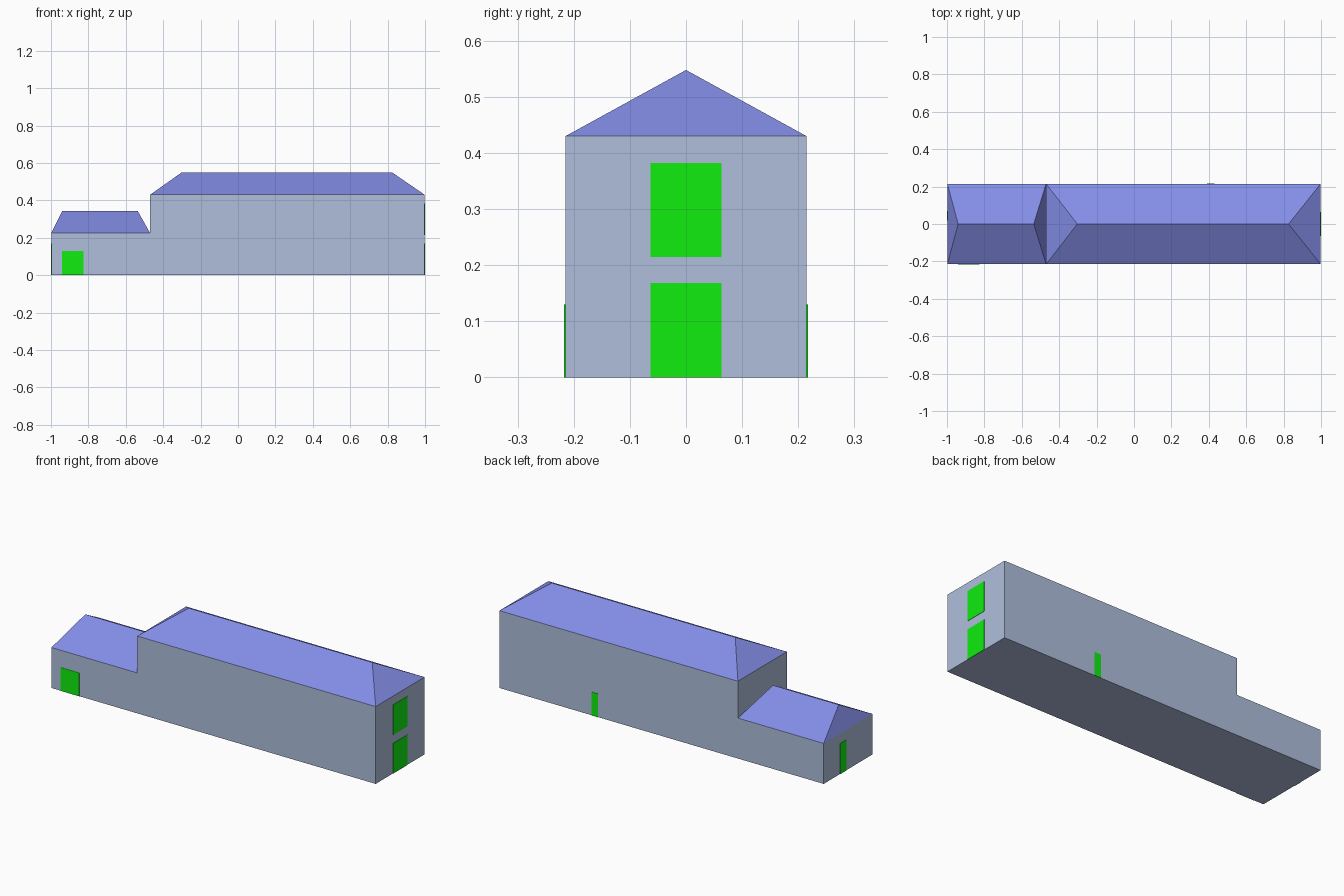
import bpy
import bmesh

if "Cube" in bpy.data.objects:
    bpy.data.objects.remove(bpy.data.objects["Cube"])


def material(name, color):
    mat = bpy.data.materials.new(name)
    mat.diffuse_color = (*color, 1)
    mat.use_nodes = True
    mat.node_tree.nodes["Principled BSDF"].inputs["Base Color"].default_value = mat.diffuse_color
    return mat


WALL = material("wall_paint", (0.43, 0.52, 0.72))
ROOF = material("roof_tiles", (0.23, 0.27, 0.80))
GREEN = material("door_green", (0.005, 0.85, 0.005))
HALF = 0.215   # half depth of the building
T = 0.002      # how far door panels stand proud of the wall
X0, STEP, X1 = -0.998, -0.47, 0.998


def add_object(name, bm, mat):
    bmesh.ops.recalc_face_normals(bm, faces=bm.faces)
    mesh = bpy.data.meshes.new(name)
    bm.to_mesh(mesh)
    bm.free()
    mesh.materials.append(mat)
    obj = bpy.data.objects.new(name, mesh)
    bpy.context.collection.objects.link(obj)
    return obj


def box(name, x, y, z, mat):
    bm = bmesh.new()
    bmesh.ops.create_cube(bm, size=1)
    for v in bm.verts:
        v.co = [r[0] if c < 0 else r[1] for r, c in zip((x, y, z), v.co)]
    return add_object(name, bm, mat)


def hip_roof(name, x, ridge, eave_z, ridge_z):
    bm = bmesh.new()
    a, b = x
    corners = [(a, -HALF), (b, -HALF), (b, HALF), (a, HALF)]
    for cx, cy in corners:
        bm.verts.new((cx, cy, eave_z))
    for rx in ridge:
        bm.verts.new((rx, 0, ridge_z))
    bmesh.ops.convex_hull(bm, input=bm.verts)
    bmesh.ops.dissolve_limit(bm, angle_limit=0.01, verts=bm.verts, edges=bm.edges)
    return add_object(name, bm, ROOF)


# Walls, extruded from one stepped side profile
bm = bmesh.new()
profile = [(X0, 0), (X1, 0), (X1, 0.43), (STEP, 0.43), (STEP, 0.225), (X0, 0.225)]
face = bm.faces.new([bm.verts.new((x, -HALF, z)) for x, z in profile])
ext = bmesh.ops.extrude_face_region(bm, geom=[face])
new_verts = [g for g in ext["geom"] if isinstance(g, bmesh.types.BMVert)]
bmesh.ops.translate(bm, verts=new_verts, vec=(0, 2 * HALF, 0))
if not face.is_valid or all(len(e.link_faces) == 2 for e in bm.edges):
    pass
else:
    bmesh.ops.holes_fill(bm, edges=[e for e in bm.edges if len(e.link_faces) == 1])
add_object("walls", bm, WALL)

# Hipped roofs over the low and tall parts
hip_roof("low_roof", (X0, STEP), (-0.94, -0.536), 0.225, 0.343)
hip_roof("tall_roof", (STEP, X1), (-0.303, 0.826), 0.43, 0.548)

# Doors and window
box("front_door", (-0.942, -0.826), (-HALF - T, -HALF + T), (0, 0.13), GREEN)
box("back_door", (0.39, 0.431), (HALF - T, HALF + T), (0, 0.13), GREEN)
box("left_door", (-1, X0 + T), (0.018, 0.07), (0, 0.17), GREEN)
for name, z in (("right_door", (0, 0.168)), ("right_window", (0.215, 0.382))):
    box(name, (X1 - T, 1), (-0.063, 0.063), z, GREEN)
